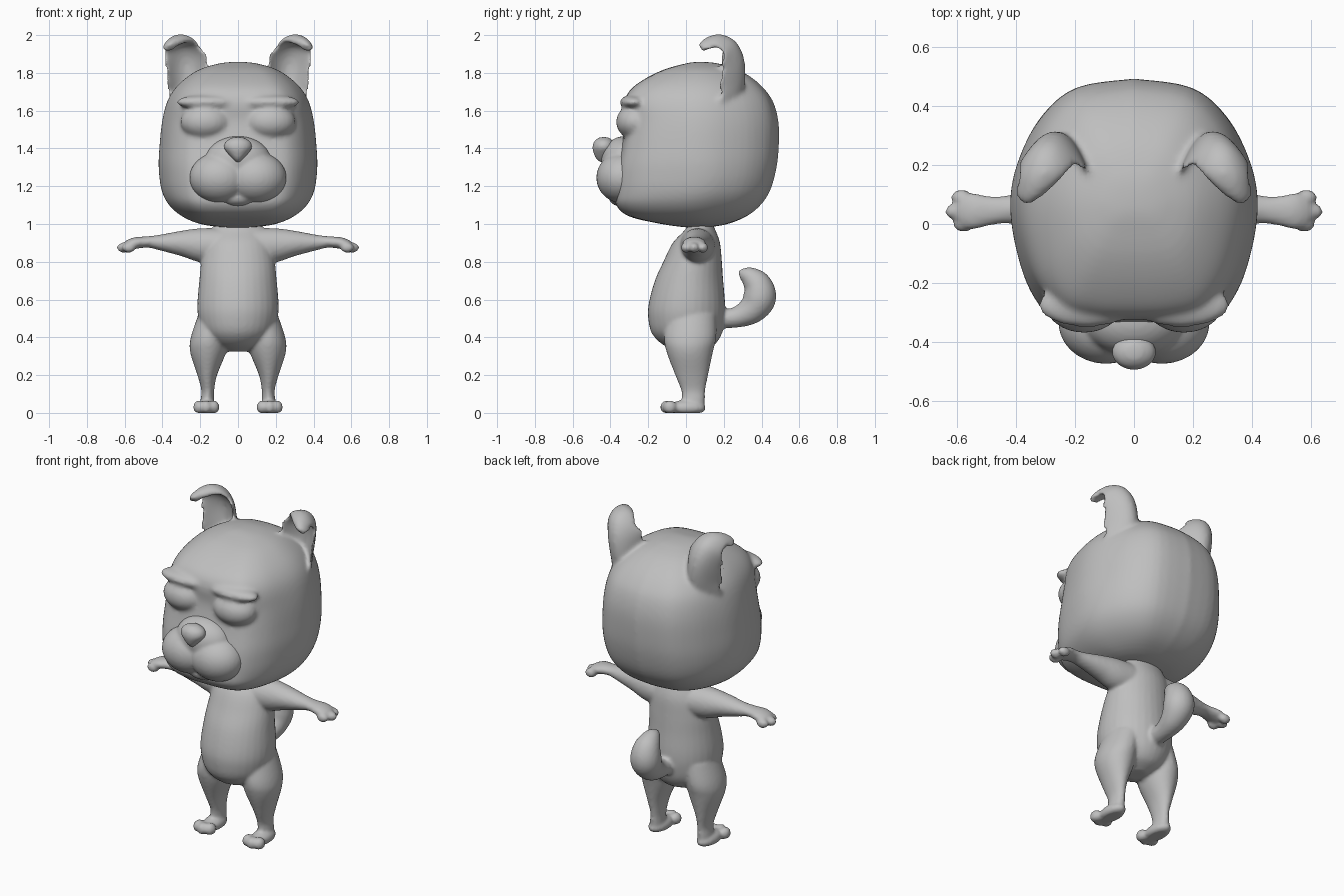
import bpy, bmesh, math
from mathutils import Vector, Matrix

if "Cube" in bpy.data.objects:
    bpy.data.objects.remove(bpy.data.objects["Cube"])

grey = bpy.data.materials.new("soft grey")
grey.diffuse_color = (0.52, 0.52, 0.52, 1)
grey.use_nodes = True
grey.node_tree.nodes["Principled BSDF"].inputs["Base Color"].default_value = grey.diffuse_color
TAU = math.tau


def spline(rows, n=6):
    """Catmull-Rom interpolation of rows of numbers."""
    out = []
    for i in range(len(rows) - 1):
        a, b = rows[max(i - 1, 0)], rows[i]
        c, d = rows[i + 1], rows[min(i + 2, len(rows) - 1)]
        for k in range(n):
            t = k / n
            out.append(tuple(
                0.5 * (2 * q + (r - p) * t + (2 * p - 5 * q + 4 * r - s) * t * t
                       + (3 * q - p - 3 * r + s) * t ** 3)
                for p, q, r, s in zip(a, b, c, d)))
    return out + [rows[-1]]


def loft(bm, rings):
    """Closed skin over a list of equally long rings."""
    rows = [[bm.verts.new(p) for p in ring] for ring in rings]
    n = len(rows[0])
    for a, b in zip(rows, rows[1:]):
        for i in range(n):
            j = (i + 1) % n
            bm.faces.new((a[i], a[j], b[j], b[i]))
    for row in (rows[0], rows[-1]):
        mid = bm.verts.new(sum((v.co for v in row), Vector()) / n)
        for i in range(n):
            bm.faces.new((row[i], row[(i + 1) % n], mid))


def ball(bm, centre, radii):
    m = Matrix.Translation(centre) @ Matrix.Diagonal((*radii, 1))
    bmesh.ops.create_uvsphere(bm, u_segments=32, v_segments=20, radius=1, matrix=m)


def circle(n=32):
    return [(math.cos(TAU * i / n), math.sin(TAU * i / n)) for i in range(n)]


def finish(name, bm, voxel, relax):
    """Fuse the overlapping pieces into one soft skin."""
    bmesh.ops.recalc_face_normals(bm, faces=bm.faces)
    mesh = bpy.data.meshes.new(name)
    bm.to_mesh(mesh)
    bm.free()
    mesh.materials.append(grey)
    for p in mesh.polygons:
        p.use_smooth = True
    ob = bpy.data.objects.new(name, mesh)
    bpy.context.collection.objects.link(ob)
    fuse = ob.modifiers.new("fuse", 'REMESH')
    fuse.mode = 'VOXEL'
    fuse.voxel_size = voxel
    fuse.use_smooth_shade = True
    soft = ob.modifiers.new("soften", 'SMOOTH')
    soft.factor = 0.5
    soft.iterations = relax
    return ob


# ---- head: one plan outline scaled to each height (z, half width, front, back)
bm = bmesh.new()
half = spline([(0, .49), (.2, .46), (.32, .36), (.395, .21), (.42, .07), (.40, -.08),
               (.35, -.22), (.265, -.315), (.14, -.345), (0, -.35)], 4)
plan = half + [(-x, y) for x, y in half[-2:0:-1]]
levels = [(.982, .08, 0, .12), (1.0, .20, -.13, .22), (1.04, .295, -.30, .32),
          (1.10, .365, -.37, .395), (1.18, .405, -.375, .447), (1.30, .42, -.365, .48),
          (1.42, .415, -.34, .492), (1.54, .402, -.32, .49), (1.64, .378, -.325, .465),
          (1.71, .34, -.295, .42), (1.77, .28, -.215, .355), (1.82, .20, -.11, .27),
          (1.85, .10, 0, .17), (1.858, .03, .05, .10)]
rings = []
for z, w, front, back in spline(levels, 5):
    mid = min(.07, (front + back) / 2 + .02)
    rings.append([(x / .42 * w,
                   mid + (y - .07) / .42 * (back - mid if y > .07 else mid - front), z)
                  for x, y in plan])
loft(bm, rings)

# ears: cupped section following a path that folds forward
# (centre xyz, half width, cup depth, across x, across z)
ear_path = spline([(.25, .27, 1.66, .12, .10, .85, -.5), (.26, .29, 1.76, .125, .12, .87, -.48),
                   (.28, .285, 1.87, .12, .11, .93, -.33), (.30, .245, 1.95, .105, .07, .97, -.2),
                   (.315, .175, 1.98, .085, .03, .97, -.2), (.345, .11, 1.96, .06, .015, .93, -.3),
                   (.365, .08, 1.93, .03, 0, .93, -.3)], 5)
for s in (1, -1):
    rings = []
    for i, (x, y, z, hw, cup, ax, az) in enumerate(ear_path):
        a, b = ear_path[max(i - 1, 0)], ear_path[min(i + 1, len(ear_path) - 1)]
        along = (Vector(b[:3]) - Vector(a[:3])).normalized()
        across = Vector((ax, 0, az)).normalized()
        inward = across.cross(along).normalized()
        ring = [Vector((x, y, z)) + across * hw * c + inward * (cup * c * c + .024 * d)
                for c, d in circle()]
        rings.append([(s * p.x, p.y, p.z) for p in ring])
    loft(bm, rings)
    # closed eyes and brow ridge
    ball(bm, (s * .17, -.265, 1.54), (.135, .105, .095))
    ball(bm, (s * .16, -.275, 1.645), (.165, .075, .04))
finish("head", bm, .012, 7)

# ---- muzzle: two cheeks, bridge and chin
bm = bmesh.new()
for s in (1, -1):
    ball(bm, (s * .095, -.335, 1.245), (.162, .14, .135))
ball(bm, (0, -.325, 1.335), (.175, .125, .13))
ball(bm, (0, -.33, 1.14), (.10, .08, .05))
finish("muzzle", bm, .01, 4)

# ---- nose: rounded wedge, narrow at the bottom (z, half width, half depth)
bm = bmesh.new()
loft(bm, [[(w * c, -.435 + d * e, z) for c, e in circle()]
          for z, w, d in spline([(1.325, .008, .015), (1.345, .028, .04), (1.375, .055, .054),
                                 (1.405, .074, .06), (1.435, .066, .052), (1.455, .035, .03),
                                 (1.46, .01, .01)])])
finish("nose", bm, .008, 3)

# ---- body: torso (z, half width, front, back)
bm = bmesh.new()
torso = [(.325, .05, -.03, .08), (.36, .13, -.12, .15), (.42, .185, -.18, .19),
         (.50, .21, -.20, .205), (.58, .215, -.197, .207), (.70, .205, -.165, .197),
         (.80, .195, -.12, .19), (.90, .175, -.07, .18), (.97, .14, -.005, .155),
         (1.02, .11, .02, .13)]
loft(bm, [[(w * c, (f + b) / 2 + (b - f) / 2 * d, z) for c, d in circle()]
          for z, w, f, b in spline(torso)])

# arm (x, y, z, ry, rz) and leg (z, x, y, rx, ry) sections
arm = spline([(.05, .06, .88, .10, .10), (.20, .06, .887, .085, .09), (.30, .055, .897, .07, .067),
              (.42, .05, .902, .049, .04), (.48, .045, .905, .048, .03),
              (.55, .043, .898, .062, .031), (.595, .042, .885, .052, .026)])
leg = spline([(.52, .11, .03, .10, .13), (.40, .15, .022, .10, .138), (.32, .158, .02, .095, .122),
              (.20, .163, .03, .052, .087), (.12, .16, .038, .034, .064),
              (.07, .162, .04, .036, .06), (.02, .163, .04, .04, .055)])
for s in (1, -1):
    loft(bm, [[(s * x, y + ry * c, z + rz * d) for c, d in circle()] for x, y, z, ry, rz in arm])
    loft(bm, [[(s * (x + rx * c), y + ry * d, z) for c, d in circle()] for z, x, y, rx, ry in leg])
    # fingers
    for x, y in ((.585, .09), (.605, .042), (.578, 0)):
        ball(bm, (s * x, y, .875), (.036, .027, .027))
    # foot and toes
    ball(bm, (s * .165, .005, .026), (.055, .10, .042))
    for x, y in ((.13, -.085), (.168, -.1), (.205, -.085)):
        ball(bm, (s * x, y, .03), (.032, .037, .036))

# tail: round section curling up (y, z, radius)
tail = spline([(.13, .50, .05), (.25, .503, .053), (.34, .54, .073), (.388, .605, .088),
               (.378, .675, .078), (.335, .72, .055), (.295, .735, .03), (.28, .735, .012)])
rings = []
for i, (y, z, r) in enumerate(tail):
    a, b = tail[max(i - 1, 0)], tail[min(i + 1, len(tail) - 1)]
    t = Vector((b[0] - a[0], b[1] - a[1])).normalized()
    rings.append([(r * c, y - t.y * r * d, z + t.x * r * d) for c, d in circle()])
loft(bm, rings)

# flat soles
for v in bm.verts:
    v.co.z = max(v.co.z, 0)
finish("body", bm, .01, 4)
